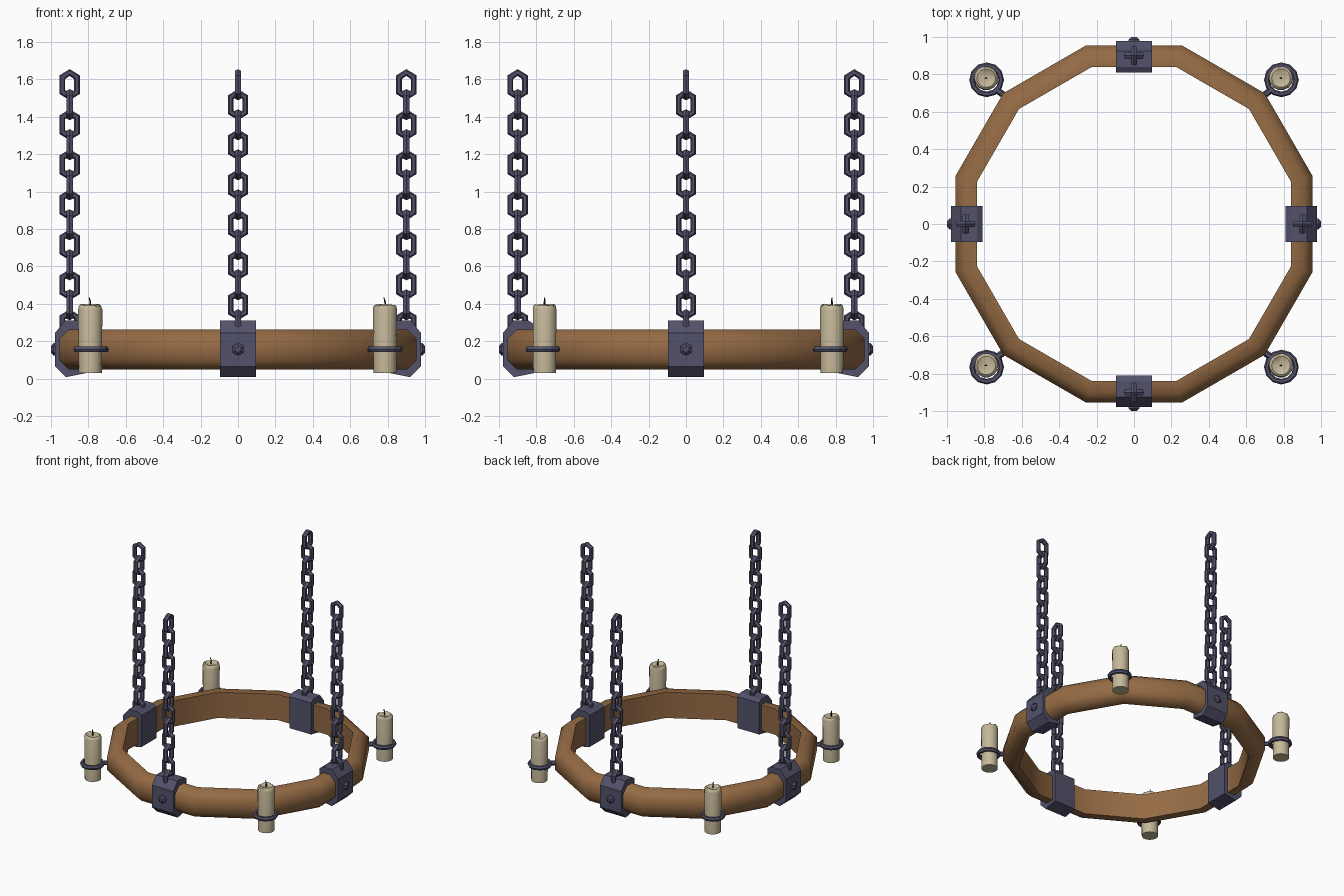
import bpy, bmesh, random
from math import sin, cos, pi, radians, atan2, hypot
from mathutils import Matrix, Vector

if "Cube" in bpy.data.objects:
    bpy.data.objects.remove(bpy.data.objects["Cube"])

random.seed(4)


def material(name, rgb):
    m = bpy.data.materials.new(name)
    m.diffuse_color = (*rgb, 1)
    m.use_nodes = True
    m.node_tree.nodes["Principled BSDF"].inputs["Base Color"].default_value = m.diffuse_color
    return m


WOOD = material("warm wood", (0.30, 0.147, 0.058))
IRON = material("dark iron", (0.085, 0.083, 0.145))
WAX = material("cream wax", (0.56, 0.48, 0.32))
WICK = material("charred wick", (0.025, 0.02, 0.018))


def finish(name, bm, mat, smooth=None):
    bmesh.ops.recalc_face_normals(bm, faces=bm.faces[:])
    me = bpy.data.meshes.new(name)
    bm.to_mesh(me)
    bm.free()
    me.materials.append(mat)
    ob = bpy.data.objects.new(name, me)
    bpy.context.collection.objects.link(ob)
    if smooth:
        bpy.ops.object.select_all(action='DESELECT')
        ob.select_set(True)
        bpy.context.view_layer.objects.active = ob
        bpy.ops.object.shade_smooth_by_angle(angle=radians(smooth))
    return ob


def skin(bm, rings, closed=False):
    """Bridge rings of points; loop round when closed, else cap both ends."""
    vs = [[bm.verts.new(p) for p in r] for r in rings]
    n, m = len(vs), len(vs[0])
    for i in range(n if closed else n - 1):
        a, b = vs[i], vs[(i + 1) % n]
        for j in range(m):
            k = (j + 1) % m
            bm.faces.new((a[j], a[k], b[k], b[j]))
    if not closed:
        bm.faces.new(vs[0])
        bm.faces.new(vs[-1])
    return [v for r in vs for v in r]


def circle(r, z, n, cx=0, cy=0):
    return [(cx + r * cos(2 * pi * i / n), cy + r * sin(2 * pi * i / n), z) for i in range(n)]


# Twelve-sided wooden hoop: flat inside, chamfered outside
profile = [(0.84, 0.05), (0.84, 0.262), (0.905, 0.262),
           (0.955, 0.212), (0.955, 0.10), (0.905, 0.05)]
bm = bmesh.new()
rings = []
for i in range(12):
    a = radians(15 + 30 * i)
    rings.append([(r / cos(pi / 12) * cos(a), r / cos(pi / 12) * sin(a), z) for r, z in profile])
skin(bm, rings, closed=True)
finish("wooden_hoop", bm, WOOD, 50)

# Chain link outlines (half width, height): outer and inner hexagons
OUTER = [(0, 0.083), (0.054, 0.05), (0.054, -0.05), (0, -0.083), (-0.054, -0.05), (-0.054, 0.05)]
INNER = [(0, 0.047), (0.024, 0.030), (0.024, -0.030), (0, -0.047), (-0.024, -0.030), (-0.024, 0.030)]


def add_link(bm, z, turned):
    rings = []
    for (ox, oz), (ix, iz) in zip(OUTER, INNER):
        ring = []
        for k in range(6):
            a = k * pi / 3
            t, d = (1 + cos(a)) / 2, 0.02 * sin(a)
            x = ix + (ox - ix) * t
            zz = z + iz + (oz - iz) * t
            ring.append((0.9 - d, x, zz) if turned else (0.9 + x, d, zz))
        rings.append(ring)
    skin(bm, rings, closed=True)


band = [(0.81, 0.03), (0.81, 0.29), (0.84, 0.31), (0.925, 0.31), (0.978, 0.245),
        (0.978, 0.065), (0.92, 0.008)]

for q, side in enumerate(("right", "back", "left", "front")):
    turn = Matrix.Rotation(q * pi / 2, 4, 'Z')

    # Iron band wrapped round the hoop
    bm = bmesh.new()
    skin(bm, [[(x, y, z) for x, z in band] for y in (-0.097, 0.097)])
    bm.transform(turn)
    finish(side + "_iron_band", bm, IRON)

    # Six-sided rivet on the outer face
    bm = bmesh.new()
    rivet = [[(x, r * sin(k * pi / 3), 0.157 + r * cos(k * pi / 3)) for k in range(6)]
             for x, r in ((0.96, 0.034), (0.986, 0.034), (1.0, 0.017))]
    skin(bm, rivet)
    bm.transform(turn)
    finish(side + "_rivet", bm, IRON)

    # Hanging chain of alternating links
    bm = bmesh.new()
    for i in range(13):
        add_link(bm, 1.572 - 0.107 * i, i % 2 == 1)
    bm.transform(turn)
    finish(side + "_chain", bm, IRON)

# Candles in holders at the four diagonal corners
for sx, xn in ((-1, "left"), (1, "right")):
    for sy, yn in ((-1, "front"), (1, "back")):
        name = yn + "_" + xn
        cx, cy = 0.788 * sx, 0.768 * sy + 0.003

        # Holder ring
        bm = bmesh.new()
        rings = []
        for i in range(12):
            a = i * pi / 6
            rings.append([(cx + (0.078 + 0.015 * cos(b)) * cos(a),
                           cy + (0.078 + 0.015 * cos(b)) * sin(a),
                           0.157 + 0.018 * sin(b)) for b in [k * pi / 3 for k in range(6)]])
        skin(bm, rings, closed=True)
        finish(name + "_holder_ring", bm, IRON)

        # Short arm from hoop to ring
        start = Vector((0.665 * sx, 0.665 * sy, 0.157))
        end = Vector((cx - 0.052 * sx, cy - 0.052 * sy, 0.157))
        d = (end - start).normalized()
        s = d.cross(Vector((0, 0, 1)))
        bm = bmesh.new()
        skin(bm, [[p + 0.018 * (s * cos(k * pi / 3) + Vector((0, 0, sin(k * pi / 3))))
                   for k in range(6)] for p in (start, end)])
        finish(name + "_holder_arm", bm, IRON)

        # Candle with softened uneven rim and hollowed top
        kx, ky = cx - 0.002, cy + 0.009
        bm = bmesh.new()
        rings = [circle(r, z, 14, kx, ky) for r, z in
                 ((0.062, 0.03), (0.065, 0.37), (0.060, 0.388), (0.050, 0.395), (0.032, 0.386), (0.012, 0.384))]
        for j in range(14):
            lift = random.uniform(-0.008, 0.006)
            for r in (2, 3):
                x, y, z = rings[r][j]
                rings[r][j] = (x, y, z + lift)
        skin(bm, rings)
        finish(name + "_candle", bm, WAX, 40)

        # Wick, slightly bent
        bm = bmesh.new()
        skin(bm, [circle(r, z, 5, kx + dx, ky) for r, z, dx in
                  ((0.005, 0.375, 0), (0.005, 0.41, 0), (0.003, 0.434, -0.006))])
        finish(name + "_wick", bm, WICK)
